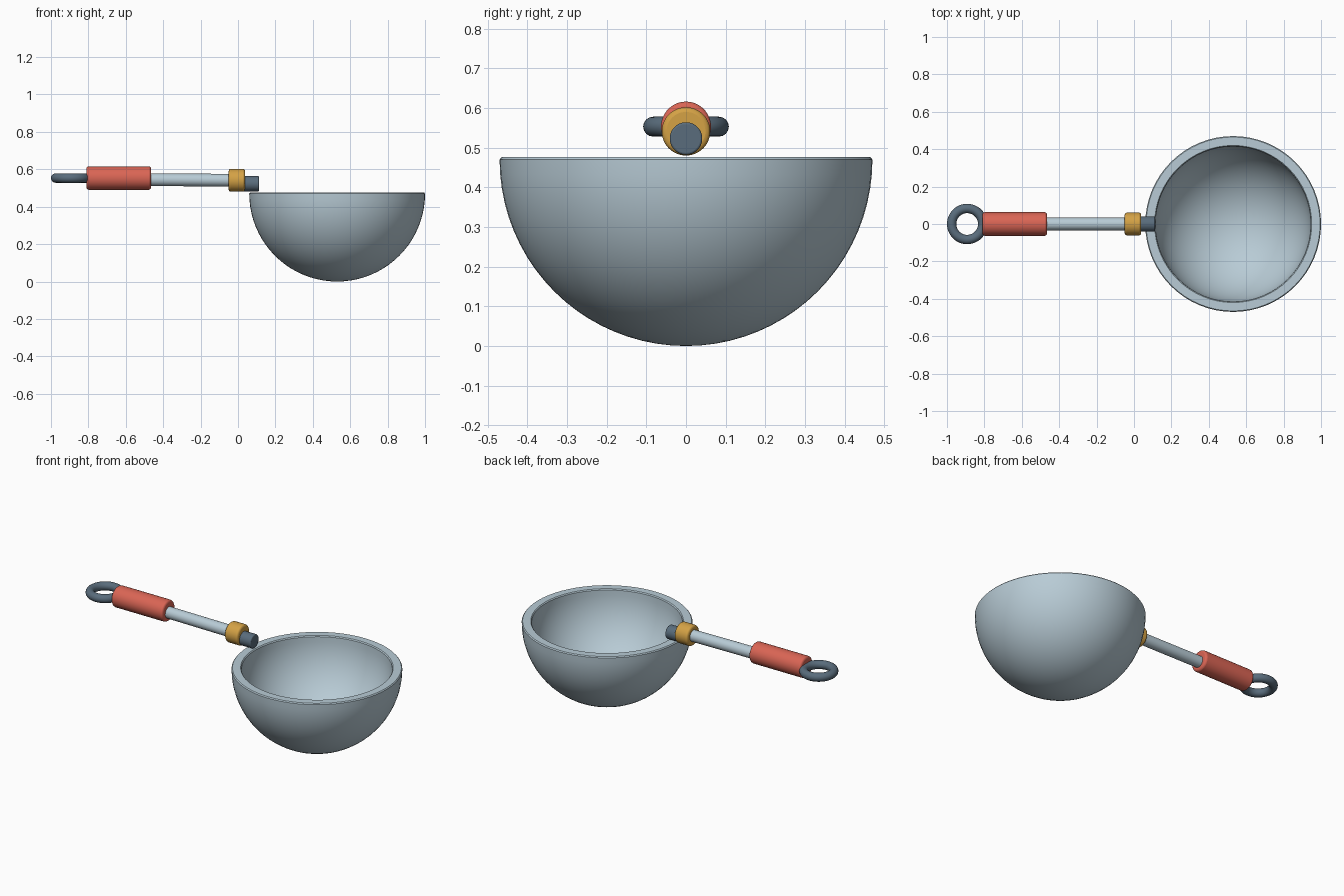
import bpy, bmesh, math

if "Cube" in bpy.data.objects:
    bpy.data.objects.remove(bpy.data.objects["Cube"])


def material(name, rgb):
    m = bpy.data.materials.new(name)
    m.diffuse_color = (*rgb, 1)
    m.use_nodes = True
    m.node_tree.nodes["Principled BSDF"].inputs["Base Color"].default_value = m.diffuse_color
    return m


STEEL = material("pale_steel", (0.48, 0.60, 0.67))
DARK = material("dark_steel", (0.10, 0.15, 0.20))
RED = material("red_grip", (0.70, 0.13, 0.09))
GOLD = material("brass", (0.66, 0.36, 0.06))


def finish(obj, name, mat):
    obj.name = name
    obj.data.materials.append(mat)
    bpy.ops.object.shade_smooth_by_angle(angle=math.radians(35))
    return obj


def rod(name, x0, x1, z0, z1, r, mat, bevel=0.0):
    """Cylinder lying along x, from (x0, z0) to (x1, z1)."""
    tilt = math.atan2(x1 - x0, z1 - z0)
    bpy.ops.mesh.primitive_cylinder_add(
        vertices=48, radius=r, depth=math.hypot(x1 - x0, z1 - z0),
        location=((x0 + x1) / 2, 0, (z0 + z1) / 2), rotation=(0, tilt, 0))
    obj = bpy.context.object
    if bevel:
        b = obj.modifiers.new("rounded_ends", "BEVEL")
        b.width, b.segments = bevel, 3
        b.limit_method, b.angle_limit = "ANGLE", math.radians(40)
    return finish(obj, name, mat)


# Bowl: thick half-sphere shell, revolved from its wall profile
R_OUT, R_IN, TOP, STEPS = 0.47, 0.415, 0.47, 20
arc = [math.pi / 2 * i / STEPS for i in range(STEPS + 1)]
profile = [(R_OUT * math.sin(a), TOP - R_OUT * math.cos(a)) for a in arc]
profile += [(R_OUT - 0.005, TOP + 0.006), (R_IN + 0.005, TOP + 0.006)]
profile += [(R_IN * math.sin(a), TOP - R_IN * math.cos(a)) for a in reversed(arc)]

bm = bmesh.new()
verts = [bm.verts.new((r, 0, z)) for r, z in profile]
edges = [bm.edges.new(pair) for pair in zip(verts, verts[1:])]
bmesh.ops.spin(bm, geom=verts + edges, cent=(0, 0, 0), axis=(0, 0, 1),
               angle=math.tau, steps=64)
bmesh.ops.remove_doubles(bm, verts=bm.verts, dist=1e-4)
bmesh.ops.recalc_face_normals(bm, faces=bm.faces)
mesh = bpy.data.meshes.new("bowl")
bm.to_mesh(mesh)
bm.free()
bowl = bpy.data.objects.new("bowl", mesh)
bowl.location.x = 0.53
bpy.context.collection.objects.link(bowl)
bpy.context.view_layer.objects.active = bowl
bowl.select_set(True)
finish(bowl, "bowl", STEEL)

# Handle: rod, grip, collar and tip
rod("handle_rod", -0.50, 0.0, 0.545, 0.541, 0.034, STEEL)
rod("grip", -0.81, -0.465, 0.553, 0.553, 0.063, RED, 0.012)
rod("collar", -0.05, 0.038, 0.541, 0.541, 0.061, GOLD, 0.012)
rod("tip", 0.0, 0.112, 0.523, 0.523, 0.041, DARK, 0.005)

# Hanging ring
bpy.ops.mesh.primitive_torus_add(
    major_radius=0.083, minor_radius=0.025, major_segments=48,
    minor_segments=16, location=(-0.892, 0, 0.553))
finish(bpy.context.object, "hanging_ring", DARK)
